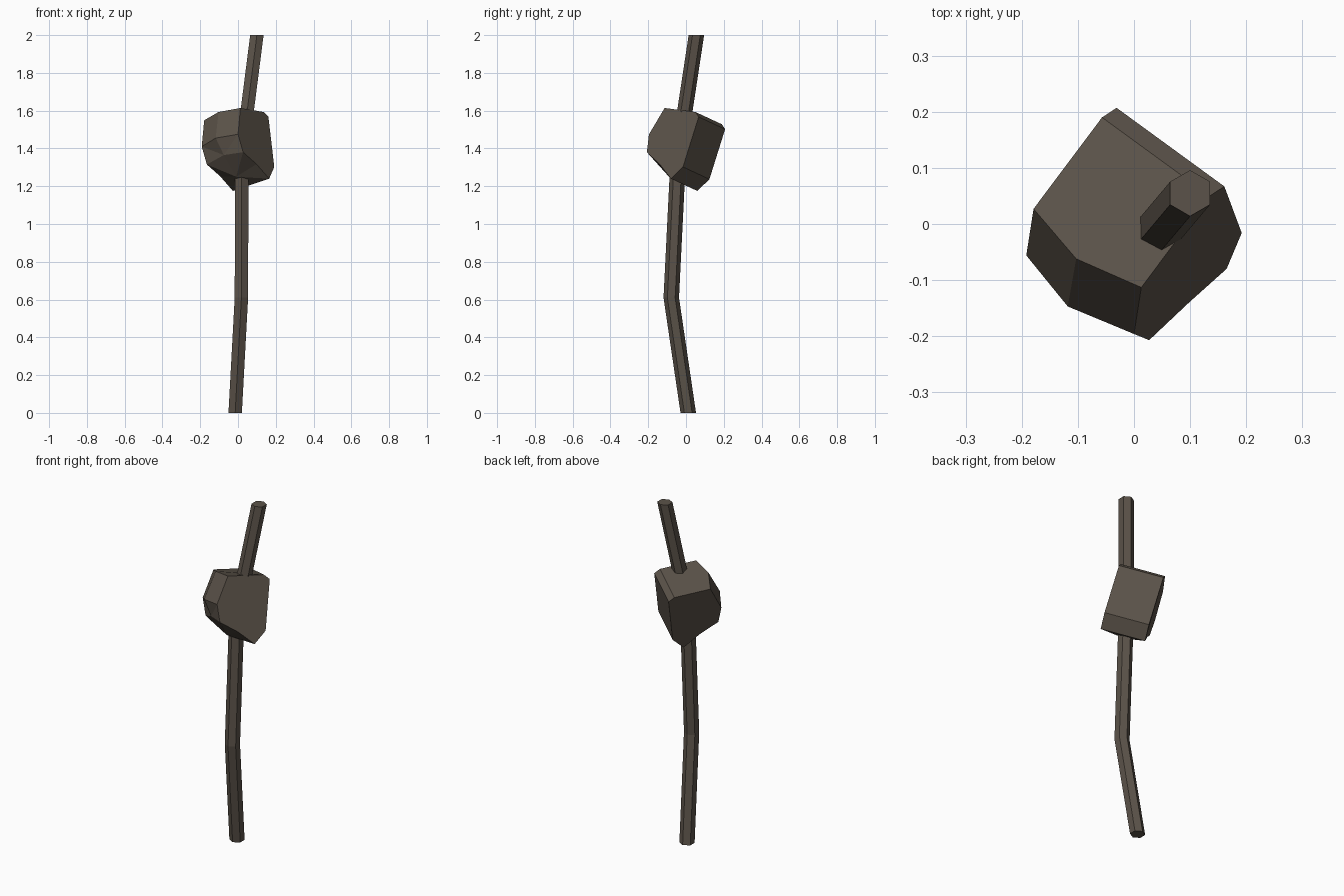
import bpy, bmesh, math
from mathutils import Vector

if "Cube" in bpy.data.objects:
    bpy.data.objects.remove(bpy.data.objects["Cube"])

mat = bpy.data.materials.new("dark brown stone")
mat.diffuse_color = (0.105, 0.086, 0.067, 1)
mat.use_nodes = True
mat.node_tree.nodes["Principled BSDF"].inputs["Base Color"].default_value = mat.diffuse_color


def finish(bm, name):
    bmesh.ops.recalc_face_normals(bm, faces=bm.faces)
    mesh = bpy.data.meshes.new(name)
    bm.to_mesh(mesh)
    bm.free()
    mesh.materials.append(mat)
    ob = bpy.data.objects.new(name, mesh)
    bpy.context.collection.objects.link(ob)


# crooked six-sided handle: horizontal rings along a bent path
path = [(-0.015, 0.012, 0), (0.018, -0.078, 0.61),
        (0.02, -0.04, 1.375), (0.1, 0.055, 2)]
bm = bmesh.new()
rings = []
for p in path:
    rings.append([bm.verts.new(Vector(p) + 0.041 * Vector(
        (math.sin(i * math.pi / 3), math.cos(i * math.pi / 3), 0))) for i in range(6)])
for a, b in zip(rings, rings[1:]):
    for i in range(6):
        j = (i + 1) % 6
        bm.faces.new((a[i], a[j], b[j], b[i]))
bm.faces.new(rings[0])
bm.faces.new(rings[-1])
finish(bm, "bent_handle")

# stone head: one end profile swept across, with a chipped bulge along the front
profile = [(0.135, 0.05, 1.593), (0.161, 0.067, 1.567), (0.192, -0.016, 1.302),
           (0.165, -0.08, 1.24), (0.098, -0.14, 1.317), (0.027, -0.207, 1.38),
           (0.0, -0.196, 1.475), (0.013, -0.113, 1.614)]
sweep = Vector((-0.192, 0.14, -0.065))
middle = {4: (-0.01, -0.09, 1.25), 5: (-0.075, -0.145, 1.365),
          6: (-0.118, -0.147, 1.455), 7: (-0.103, -0.062, 1.593)}
bm = bmesh.new()
right = [bm.verts.new(p) for p in profile]
left = [bm.verts.new(Vector(p) + sweep) for p in profile]
mid = {k: bm.verts.new(p) for k, p in middle.items()}
bm.faces.new(right)
bm.faces.new(left)
for i in range(8):
    j = (i + 1) % 8
    if i in mid and j in mid:
        for side in (right, left):
            if i == 6:
                bm.faces.new((side[i], side[j], mid[j], mid[i]))
            else:  # chipped facets
                bm.faces.new((side[i], side[j], mid[i]))
                bm.faces.new((side[j], mid[j], mid[i]))
    elif j in mid:
        bm.faces.new((right[i], right[j], mid[j]))
        bm.faces.new((right[i], mid[j], left[i]))
        bm.faces.new((left[i], mid[j], left[j]))
    elif i in mid:
        bm.faces.new((right[i], right[j], left[j], left[i], mid[i]))
    else:
        bm.faces.new((right[i], right[j], left[j], left[i]))
finish(bm, "stone_head")
